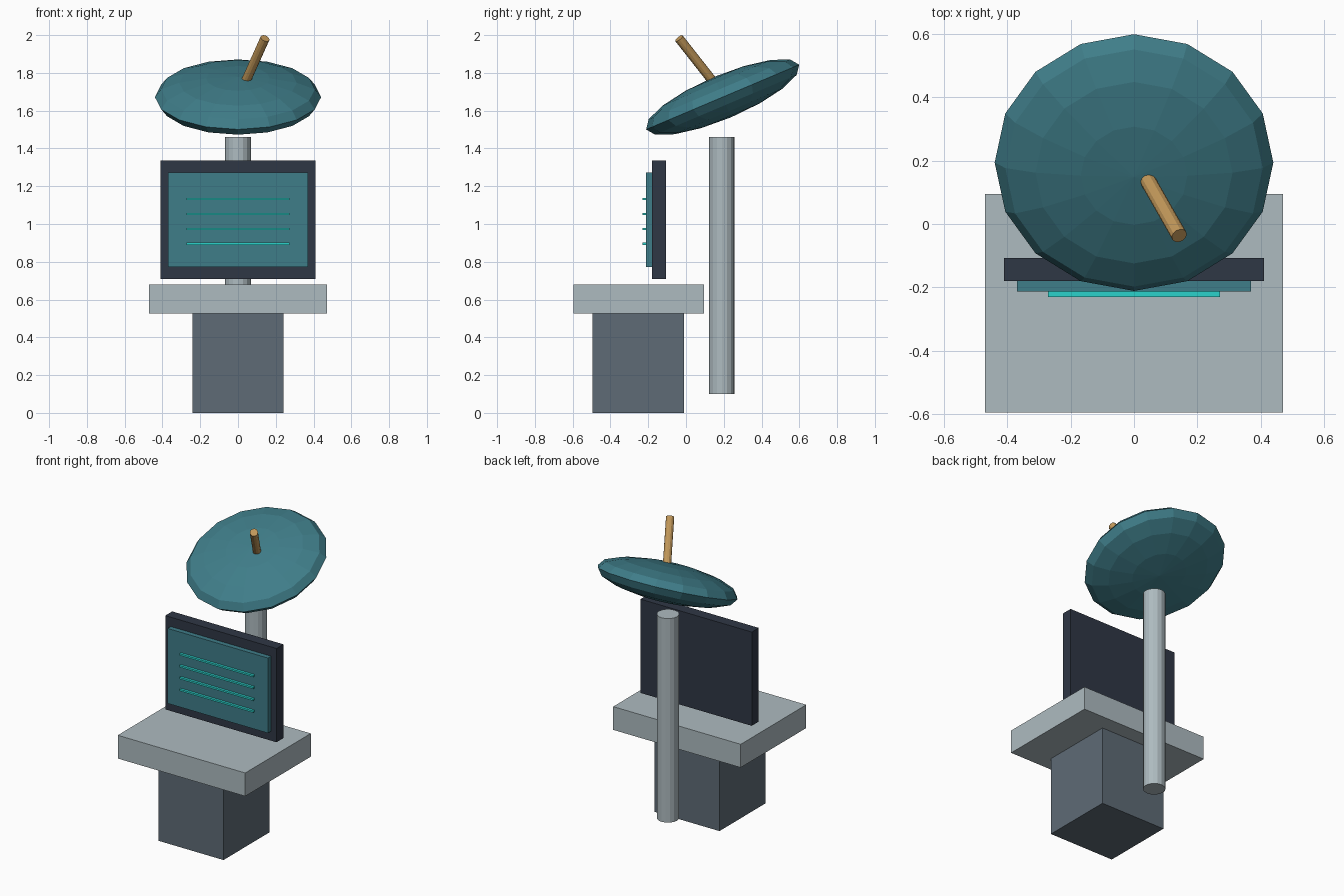
import bpy
import math
from mathutils import Vector

cube = bpy.data.objects.get("Cube")
if cube:
    bpy.data.objects.remove(cube, do_unlink=True)


def material(name, hex_code):
    """One flat material from an sRGB hex code, stored as linear values."""
    channels = [int(hex_code[i:i + 2], 16) / 255 for i in (0, 2, 4)]
    linear = [c / 12.92 if c < 0.04 else ((c + 0.055) / 1.055) ** 2.4 for c in channels]
    mat = bpy.data.materials.new(name)
    mat.use_nodes = True
    mat.diffuse_color = (*linear, 1)
    mat.node_tree.nodes["Principled BSDF"].inputs["Base Color"].default_value = (*linear, 1)
    return mat


light_grey = material("light grey", "AEBBC0")
slate = material("slate", "5E6B76")
dark_navy = material("dark navy", "2F3745")
teal = material("teal", "3F7D89")
cyan = material("bright cyan", "2BD2CB")
brass = material("brass", "C2985A")


def finish(name, mat):
    obj = bpy.context.object
    obj.name = name
    obj.data.materials.append(mat)
    return obj


def box(name, mat, x_half, y_range, z_range):
    """Box centred on x, spanning the given y and z ranges."""
    (y0, y1), (z0, z1) = y_range, z_range
    bpy.ops.mesh.primitive_cube_add(size=1, location=(0, (y0 + y1) / 2, (z0 + z1) / 2))
    obj = finish(name, mat)
    obj.scale = (2 * x_half, y1 - y0, z1 - z0)
    return obj


def rod(name, mat, start, end, radius, sides):
    """Smooth-sided cylinder between two points."""
    start, end = Vector(start), Vector(end)
    axis = end - start
    bpy.ops.mesh.primitive_cylinder_add(vertices=sides, radius=radius, depth=axis.length,
                                        location=(start + end) / 2)
    obj = finish(name, mat)
    obj.rotation_euler = axis.to_track_quat("Z", "Y").to_euler()
    return obj


# Pedestal and desk top
box("pedestal", slate, 0.24, (-0.495, -0.01), (0, 0.525))
box("desk_top", light_grey, 0.47, (-0.595, 0.095), (0.525, 0.68))

# Monitor with raised screen and readout lines
box("monitor_frame", dark_navy, 0.41, (-0.18, -0.107), (0.71, 1.335))
box("screen", teal, 0.37, (-0.213, -0.178), (0.773, 1.273))
for i in range(4):
    z = 0.895 + i * 0.079
    box(f"readout_line_{i + 1}", cyan, 0.272, (-0.23, -0.21), (z - 0.006, z + 0.006))

# Mast behind the desk
rod("mast", light_grey, (0, 0.19, 0.1), (0, 0.19, 1.46), 0.068, 16)

# Tilted faceted dish
bpy.ops.mesh.primitive_uv_sphere_add(segments=16, ring_count=8, radius=1,
                                     location=(0, 0.194, 1.672))
dish = finish("dish", teal)
dish.scale = (0.44, 0.44, 0.116)
dish.rotation_euler = (0.4, 0, 0)

# Feed rod leaning out of the dish
rod("feed_rod", brass, (0.032, 0.158, 1.735), (0.143, -0.037, 1.983), 0.025, 12)
